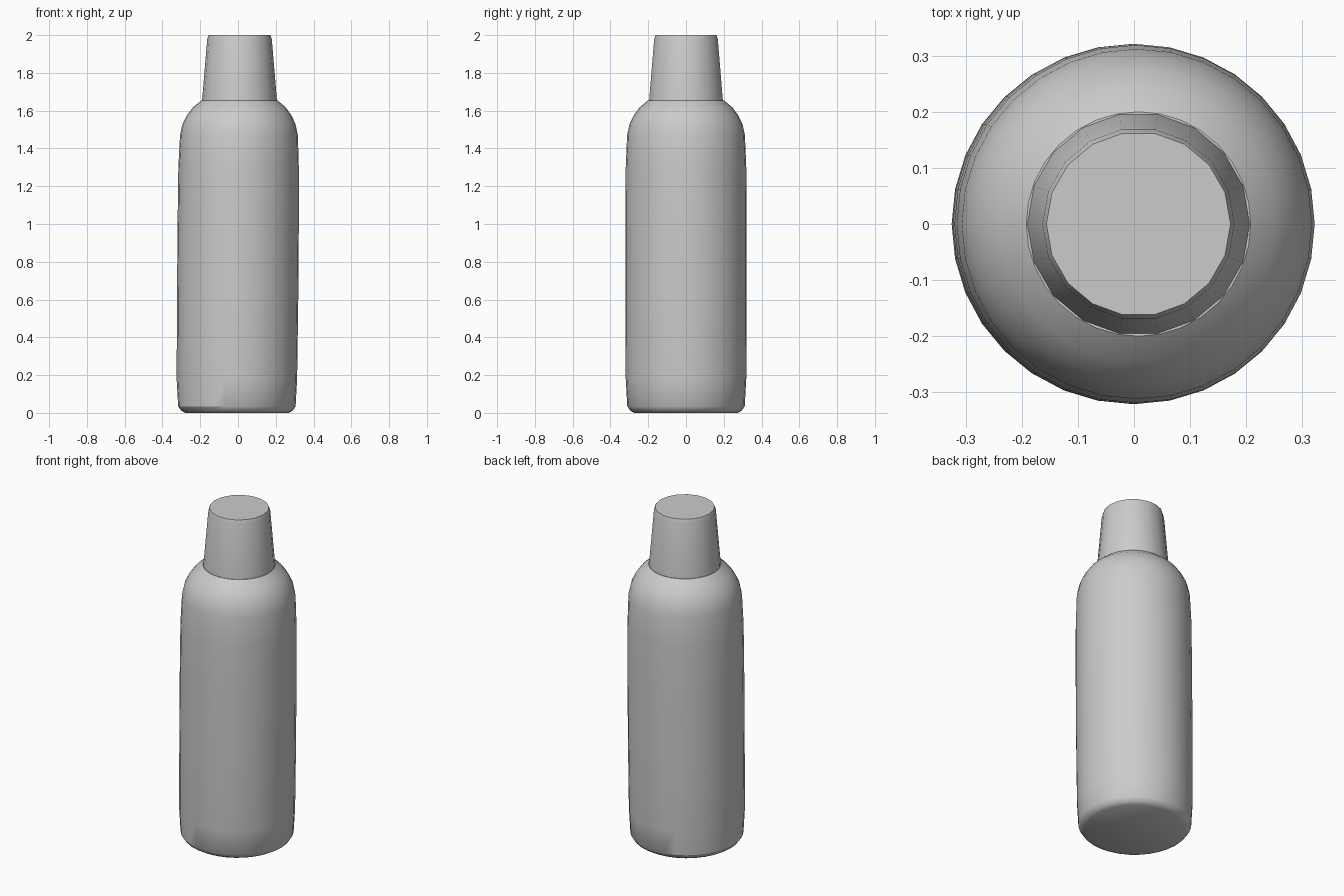
import bpy, bmesh, math

cube = bpy.data.objects.get("Cube")
if cube:
    bpy.data.objects.remove(cube, do_unlink=True)

grey = bpy.data.materials.new("plain grey")
grey.use_nodes = True
grey.diffuse_color = (0.6, 0.6, 0.6, 1)
grey.node_tree.nodes["Principled BSDF"].inputs["Base Color"].default_value = (0.6, 0.6, 0.6, 1)


def lathe(name, profile, sides, angle):
    """Closed turned shape from (radius, height, x offset) rings."""
    bm = bmesh.new()
    rings = []
    for r, z, dx in profile:
        turn = [2 * math.pi * i / sides for i in range(sides)]
        rings.append([bm.verts.new((dx + r * math.cos(a), r * math.sin(a), z)) for a in turn])
    for low, high in zip(rings, rings[1:]):
        for i in range(sides):
            j = (i + 1) % sides
            bm.faces.new((low[i], low[j], high[j], high[i]))
    bm.faces.new(rings[0][::-1])
    bm.faces.new(rings[-1])
    mesh = bpy.data.meshes.new(name)
    bm.to_mesh(mesh)
    bm.free()
    mesh.materials.append(grey)
    obj = bpy.data.objects.new(name, mesh)
    bpy.context.collection.objects.link(obj)
    bpy.ops.object.select_all(action="DESELECT")
    obj.select_set(True)
    bpy.context.view_layer.objects.active = obj
    bpy.ops.object.shade_smooth_by_angle(angle=math.radians(angle))
    return obj


# Bottle body: chamfered foot, slightly leaning wall, rounded shoulder
lathe("bottle_body", [
    (0.275, 0.0, -0.005), (0.295, 0.012, -0.005), (0.311, 0.035, -0.006),
    (0.319, 0.18, -0.006), (0.321, 0.6, -0.002), (0.321, 1.0, 0.001),
    (0.319, 1.3, 0.003), (0.312, 1.47, 0.005), (0.299, 1.53, 0.005),
    (0.277, 1.575, 0.006), (0.245, 1.618, 0.007), (0.2, 1.655, 0.008),
], 32, 32)

# Tapered cap with a small rim bevel
lathe("cap", [
    (0.199, 1.645, 0.008), (0.171, 1.978, 0.008), (0.164, 2.0, 0.008),
], 18, 25)
